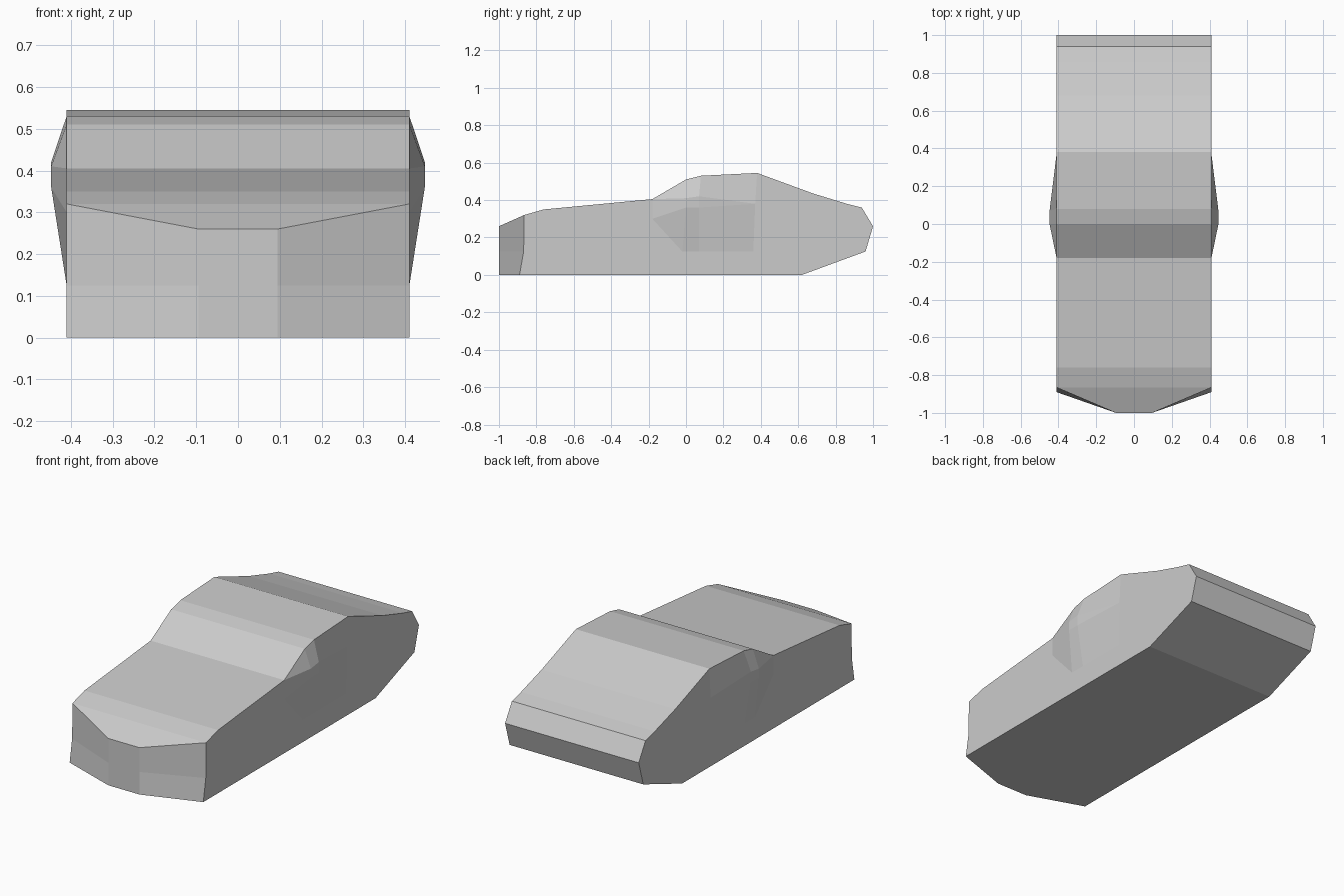
import bpy, bmesh

if "Cube" in bpy.data.objects:
    bpy.data.objects.remove(bpy.data.objects["Cube"])

W = 0.41    # half width of the body
B = 0.447   # half width at the widest point of the cabin sides

# Side profile (y, z), from the nose over the roof to the tail
SHELL = [(-0.865, 0.32), (-0.76, 0.35), (-0.18, 0.405), (0.0, 0.51),
         (0.08, 0.53), (0.38, 0.545), (0.68, 0.435), (0.86, 0.38),
         (0.94, 0.36), (1.0, 0.26), (0.96, 0.125), (0.62, 0.0)]
NOSE_MID = [(-1.0, 0.0), (-1.0, 0.125), (-1.0, 0.26)]
NOSE_SIDE = [(-0.89, 0.0), (-0.868, 0.125), (-0.865, 0.32)]

# Cabin side bulge: lower rim on the body side, and the raised points
RIM = [(0.37, 0.38), (0.36, 0.125), (0.07, 0.125), (-0.02, 0.125), (-0.18, 0.30)]
PEAK = [(0.0, 0.41), (0.07, 0.42), (0.07, 0.36), (0.0, 0.36)]
# 0-3: roof line, 4-8: rim, 9-12: peak
BULGE_FACES = [(0, 1, 9), (1, 2, 10, 9), (2, 3, 4, 10), (4, 11, 10),
               (4, 5, 6, 11), (6, 7, 12, 11), (7, 8, 12), (8, 0, 9, 12),
               (9, 10, 11, 12)]

bm = bmesh.new()


def add_points(x, points):
    return [bm.verts.new((x, y, z)) for y, z in points]


# Body shell: four sections lofted across the width
sections = [add_points(x, nose + SHELL) for x, nose in
            ((-W, NOSE_SIDE), (-0.095, NOSE_MID), (0.095, NOSE_MID), (W, NOSE_SIDE))]
n = len(sections[0])
for a, b in zip(sections, sections[1:]):
    for i in range(n):
        j = (i + 1) % n
        bm.faces.new((a[i], a[j], b[j], b[i]))

# Flat sides with the faceted cabin bulge
for sec, side in ((sections[0], -1), (sections[3], 1)):
    rim = add_points(side * W, RIM)
    peak = add_points(side * B, PEAK)
    bm.faces.new(sec[:6] + rim[::-1] + sec[8:])
    pts = sec[5:9] + rim + peak
    for f in BULGE_FACES:
        bm.faces.new([pts[i] for i in f])

# Merge the nose corners, then join coplanar faces
bmesh.ops.remove_doubles(bm, verts=bm.verts[:], dist=0.001)
bmesh.ops.recalc_face_normals(bm, faces=bm.faces[:])
bmesh.ops.dissolve_limit(bm, angle_limit=0.002, verts=bm.verts[:], edges=bm.edges[:])

mesh = bpy.data.meshes.new("car_body")
bm.to_mesh(mesh)
bm.free()
body = bpy.data.objects.new("car_body", mesh)
bpy.context.collection.objects.link(body)
